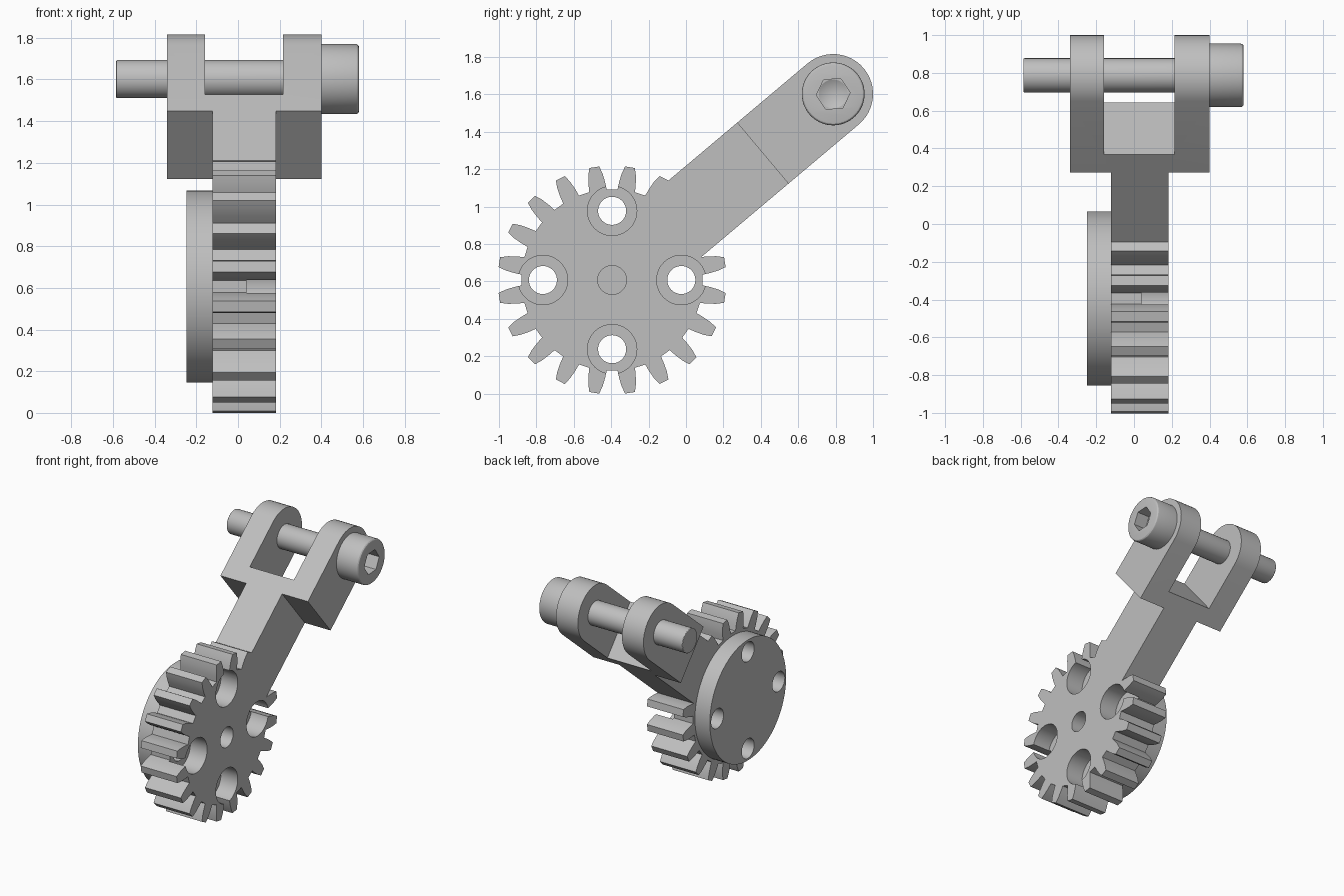
import bpy, bmesh, math
from mathutils import Vector

if "Cube" in bpy.data.objects:
    bpy.data.objects.remove(bpy.data.objects["Cube"])

HUB = Vector((-0.395, 0.607))      # gear centre in (y, z)
PIN = Vector((0.787, 1.602))       # pin centre in (y, z)
ARM = (PIN - HUB).normalized()     # arm direction
SIDE = Vector((-ARM.y, ARM.x))
REACH = (PIN - HUB).length
HALF = 0.213                       # half width of arm and fork

steel = bpy.data.materials.new("plain grey")
steel.use_nodes = True
steel.diffuse_color = (0.52, 0.52, 0.52, 1)
steel.node_tree.nodes["Principled BSDF"].inputs["Base Color"].default_value = (0.52, 0.52, 0.52, 1)


def polar(centre, r, degrees):
    a = math.radians(degrees)
    return centre + Vector((math.cos(a), math.sin(a))) * r


def circle(centre, r, n=64, start=0):
    return [polar(centre, r, start + 360 * i / n) for i in range(n)]


def along(s, t):
    return HUB + ARM * s + SIDE * t


def prism(name, outline, x0, x1, bevel=0, bevel_x=None, tip=0):
    """Extrude a (y, z) outline along x; optionally round one rim or point the x0 end."""
    bm = bmesh.new()
    low = bm.faces.new([bm.verts.new((x0, p.x, p.y)) for p in outline])
    top = bmesh.ops.extrude_face_region(bm, geom=[low], use_keep_orig=True)["geom"]
    bmesh.ops.translate(bm, vec=(x1 - x0, 0, 0),
                        verts=[g for g in top if isinstance(g, bmesh.types.BMVert)])
    if tip:
        centre = bmesh.ops.poke(bm, faces=[low])["verts"][0]
        centre.co.x -= tip
    bmesh.ops.recalc_face_normals(bm, faces=bm.faces)
    if bevel:
        rim = [e for e in bm.edges if all(abs(v.co.x - bevel_x) < 1e-5 for v in e.verts)]
        bmesh.ops.bevel(bm, geom=rim, offset=bevel, segments=3, profile=0.5, affect='EDGES')
    mesh = bpy.data.meshes.new(name)
    bm.to_mesh(mesh)
    bm.free()
    mesh.materials.append(steel)
    ob = bpy.data.objects.new(name, mesh)
    bpy.context.collection.objects.link(ob)
    return ob


def combine(target, tool, operation):
    mod = target.modifiers.new("combine", 'BOOLEAN')
    mod.operation, mod.solver, mod.object = operation, 'EXACT', tool
    bpy.context.view_layer.objects.active = target
    bpy.ops.object.modifier_apply(modifier=mod.name)
    bpy.data.objects.remove(tool)


# Gear with curved tooth flanks
flank = [(0.485, 5.6), (0.525, 4.9), (0.57, 3.9), (0.611, 2.5)]
teeth = []
for i in range(20):
    mid = 9 + 18 * i
    teeth += [polar(HUB, r, mid - a) for r, a in flank]
    teeth += [polar(HUB, r, mid + a) for r, a in reversed(flank)]
lever = prism("gear_lever", teeth, -0.122, 0.182)

# Straight arm, backing disc and fork
arm = [along(0.1, -HALF), along(1.1, -HALF), along(1.1, HALF), along(0.1, HALF)]
combine(lever, prism("arm", arm, -0.122, 0.182), 'UNION')
combine(lever, prism("disc", circle(HUB, 0.461, 96), -0.248, -0.05), 'UNION')
base = math.degrees(math.atan2(ARM.y, ARM.x))
fork = [along(1.053, HALF), along(1.053, -HALF)]
fork += [polar(PIN, HALF, base - 90 + 180 * i / 24) for i in range(25)]
combine(lever, prism("fork", fork, -0.34, 0.4), 'UNION')
slot = [along(1.177, -0.4), along(2, -0.4), along(2, 0.4), along(1.177, 0.4)]
combine(lever, prism("slot", slot, -0.158, 0.215), 'DIFFERENCE')

# Centre recess and four counterbored holes
combine(lever, prism("recess", circle(HUB, 0.077, 48), -0.12, 0.3), 'DIFFERENCE')
for i in range(4):
    spot = polar(HUB, 0.37, 90 * i)
    combine(lever, prism("bore", circle(spot, 0.132, 48), 0.04, 0.3), 'DIFFERENCE')
    combine(lever, prism("hole", circle(spot, 0.075, 48), -0.4, 0.3), 'DIFFERENCE')

# Cross pin and its socket head
shaft = prism("pin_shaft", circle(PIN, 0.091, 48), -0.585, 0.41, 0.006, -0.585)
head = prism("pin_head", circle(PIN, 0.168), 0.4, 0.581, 0.016, 0.581)
combine(head, prism("socket", circle(PIN, 0.091, 6, 4), 0.48, 0.7), 'DIFFERENCE')
combine(head, prism("socket_cone", circle(PIN, 0.077, 48), 0.479, 0.5, tip=0.04), 'DIFFERENCE')

# Smooth round surfaces, keep corners crisp
bpy.ops.object.select_all(action='DESELECT')
for ob in (lever, shaft, head):
    ob.select_set(True)
bpy.context.view_layer.objects.active = lever
bpy.ops.object.shade_smooth_by_angle(angle=math.radians(28))
